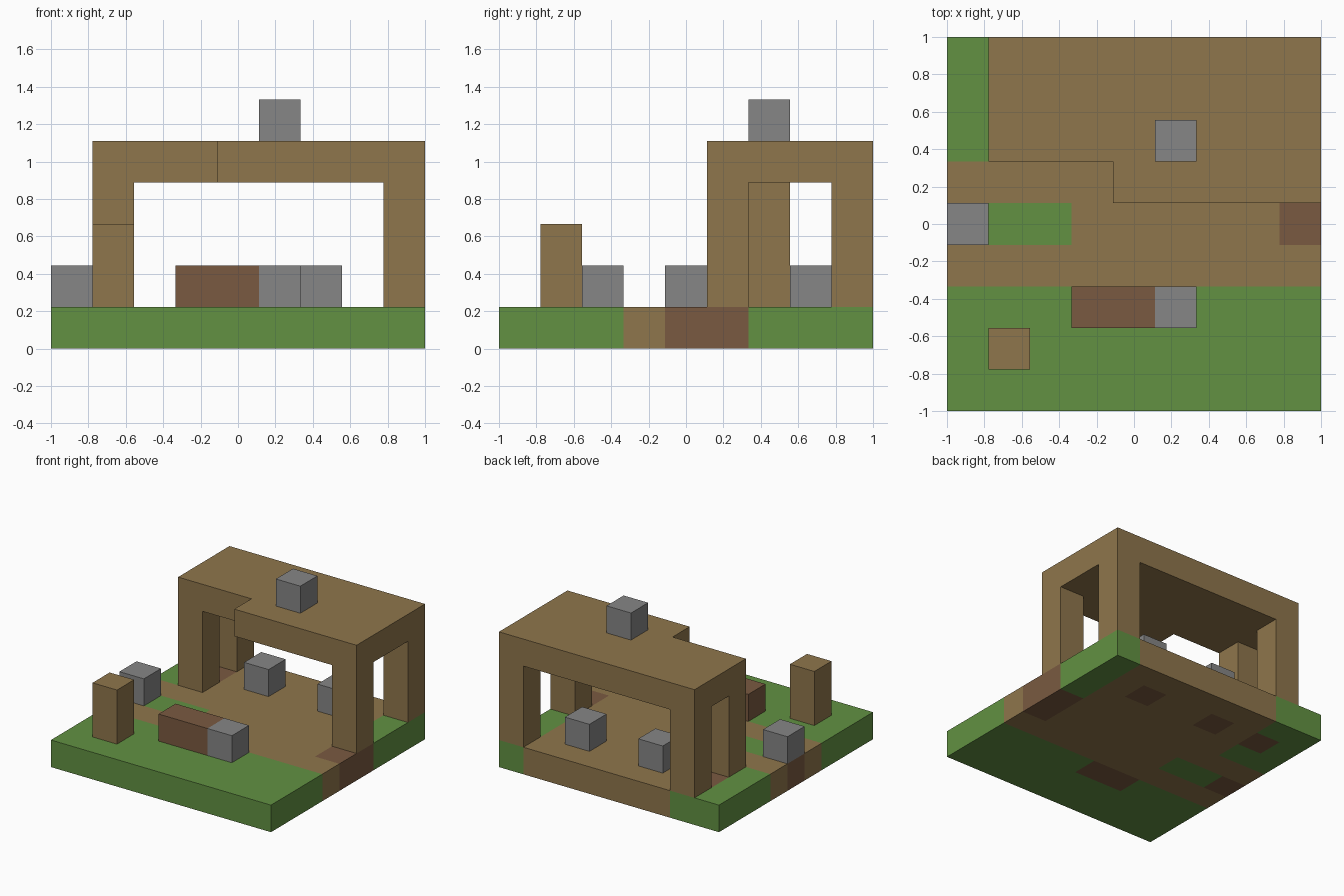
import bpy
import bmesh

CELL = 2 / 9  # the whole model sits on a nine by nine grid

if "Cube" in bpy.data.objects:
    bpy.data.objects.remove(bpy.data.objects["Cube"], do_unlink=True)


def material(name, srgb):
    lin = [((c / 255 + 0.055) / 1.055) ** 2.4 for c in srgb]
    m = bpy.data.materials.new(name)
    m.use_nodes = True
    m.diffuse_color = (*lin, 1)
    m.node_tree.nodes["Principled BSDF"].inputs["Base Color"].default_value = (*lin, 1)
    return m


grass = material("grass_green", (98, 145, 66))
wood = material("wood_brown", (143, 118, 76))
earth = material("earth_brown", (122, 90, 65))
stone = material("stone_grey", (134, 134, 134))


def finish(name, bm, *mats):
    bmesh.ops.recalc_face_normals(bm, faces=bm.faces)
    mesh = bpy.data.meshes.new(name)
    bm.to_mesh(mesh)
    bm.free()
    for m in mats:
        mesh.materials.append(m)
    obj = bpy.data.objects.new(name, mesh)
    bpy.context.collection.objects.link(obj)
    return obj


def prism(name, outline, level, height, mat):
    """Extrude an outline given in grid steps up from a grid level."""
    bm = bmesh.new()
    face = bm.faces.new([bm.verts.new((x * CELL - 1, y * CELL - 1, level * CELL))
                         for x, y in outline])
    top = bmesh.ops.extrude_face_region(bm, geom=[face])["geom"]
    bmesh.ops.translate(bm, vec=(0, 0, height * CELL),
                        verts=[v for v in top if isinstance(v, bmesh.types.BMVert)])
    return finish(name, bm, mat)


def block(name, i, j, level, mat, width=1, height=1):
    return prism(name, [(i, j), (i + width, j), (i + width, j + 1), (i, j + 1)],
                 level, height, mat)


# Ground slab: colour of each cell chosen by rule
EARTH_CELLS = {(8, 4), (8, 5), (0, 4), (1, 7), (3, 7), (6, 7), (3, 2), (4, 2)}


def ground_colour(i, j):
    if (i, j) in EARTH_CELLS:
        return 2
    path = j in (3, 5) or (j == 4 and i > 2)
    floor = j > 5 and 2 <= i <= 7
    return 1 if path or floor else 0


bm = bmesh.new()
bmesh.ops.create_grid(bm, x_segments=9, y_segments=9, size=1)
raised = bmesh.ops.extrude_face_region(bm, geom=bm.faces[:])["geom"]
bmesh.ops.translate(bm, vec=(0, 0, CELL),
                    verts=[v for v in raised if isinstance(v, bmesh.types.BMVert)])
for f in bm.faces:
    c = f.calc_center_median()
    i, j = (min(8, max(0, int((v + 1) / CELL))) for v in (c.x, c.y))
    f.material_index = ground_colour(i, j)
finish("ground", bm, grass, wood, earth)

# Shelter: four pillars under a stepped flat roof
for name, i, j in [("front_right_pillar", 1, 6), ("back_right_pillar", 1, 8),
                   ("front_left_pillar", 8, 5), ("back_left_pillar", 8, 8)]:
    block(name, i, j, 1, wood, height=3)
prism("roof", [(1, 6), (4, 6), (4, 5), (9, 5), (9, 9), (1, 9)], 4, 1, wood)

# Loose post and earth bench on the lawn
block("post", 1, 1, 1, wood, height=2)
block("bench", 3, 2, 1, earth, width=2)

# Stone blocks
for name, i, j, level in [("bench_stone", 5, 2, 1), ("path_stone", 0, 4, 1),
                          ("floor_stone_right", 3, 7, 1),
                          ("floor_stone_left", 6, 7, 1), ("roof_stone", 5, 6, 5)]:
    block(name, i, j, level, stone)
